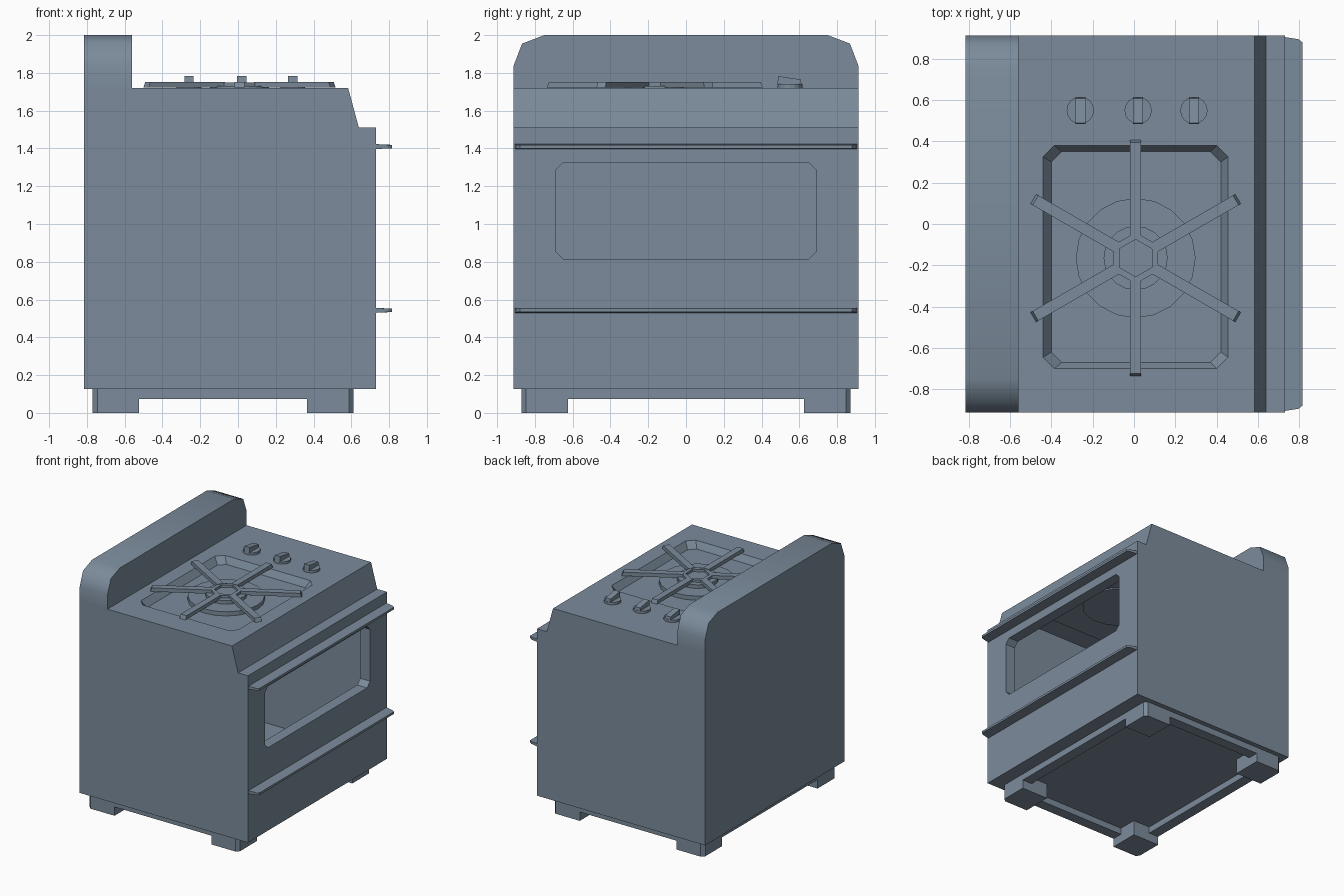
import bpy, bmesh, math
from mathutils import Vector, Matrix

if "Cube" in bpy.data.objects:
    bpy.data.objects.remove(bpy.data.objects["Cube"])

steel = bpy.data.materials.new("blue_grey_enamel")
steel.diffuse_color = (0.20, 0.26, 0.33, 1)
steel.use_nodes = True
steel.node_tree.nodes["Principled BSDF"].inputs["Base Color"].default_value = steel.diffuse_color


def make(name, bm):
    bmesh.ops.recalc_face_normals(bm, faces=bm.faces)
    mesh = bpy.data.meshes.new(name)
    bm.to_mesh(mesh)
    bm.free()
    mesh.materials.append(steel)
    ob = bpy.data.objects.new(name, mesh)
    bpy.context.collection.objects.link(ob)
    return ob


def add_prism(bm, pts, lo, hi, axis="z"):
    """Extrude a 2D outline along an axis; outline order is xy, xz or yz."""
    place = {"z": lambda a, b, t: (a, b, t),
             "y": lambda a, b, t: (a, t, b),
             "x": lambda a, b, t: (t, a, b)}[axis]
    rings = [[bm.verts.new(place(a, b, t)) for a, b in pts] for t in (lo, hi)]
    n = len(pts)
    for i in range(n):
        j = (i + 1) % n
        bm.faces.new((rings[0][i], rings[0][j], rings[1][j], rings[1][i]))
    bm.faces.new(rings[0][::-1])
    bm.faces.new(rings[1])
    return rings[0] + rings[1]


def prism(name, pts, lo, hi, axis="z"):
    bm = bmesh.new()
    add_prism(bm, pts, lo, hi, axis)
    return make(name, bm)


def rect(a0, a1, b0, b1):
    return [(a0, b0), (a1, b0), (a1, b1), (a0, b1)]


def octagon(a0, a1, b0, b1, c):
    return [(a0 + c, b0), (a1 - c, b0), (a1, b0 + c), (a1, b1 - c),
            (a1 - c, b1), (a0 + c, b1), (a0, b1 - c), (a0, b0 + c)]


def circle(cx, cy, r, n, start=0):
    return [(cx + r * math.cos(start + 2 * math.pi * i / n),
             cy + r * math.sin(start + 2 * math.pi * i / n)) for i in range(n)]


def select_smooth(ob, degrees):
    bpy.ops.object.select_all(action="DESELECT")
    ob.select_set(True)
    bpy.context.view_layer.objects.active = ob
    bpy.ops.object.shade_smooth_by_angle(angle=math.radians(degrees))


# Hollow body with sloped front lip, open behind the door
TOP = 1.72
bm = bmesh.new()
add_prism(bm, [(-.815, .127), (.64, .127), (.64, 1.51), (.583, TOP), (-.815, TOP)],
          -.912, .912, "y")
bmesh.ops.recalc_face_normals(bm, faces=bm.faces)
bm.normal_update()
gone = [f for f in bm.faces if f.normal.z > .9 or f.normal.x > .99]
bmesh.ops.delete(bm, geom=gone, context="FACES_ONLY")
rim = [e for e in bm.edges if all(abs(v.co.z - TOP) < 1e-4 for v in e.verts)]
# Recessed pan in the cooktop
hi = [bm.verts.new((x, y, TOP)) for x, y in octagon(-.44, .455, -.70, .38, .055)]
lo = [bm.verts.new((x, y, 1.665)) for x, y in octagon(-.40, .42, -.67, .35, .05)]
for i in range(8):
    j = (i + 1) % 8
    bm.faces.new((hi[i], hi[j], lo[j], lo[i]))
    rim.append(bm.edges.get((hi[i], hi[j])))
bm.faces.new(lo)
bmesh.ops.triangle_fill(bm, use_beauty=True, edges=rim, normal=Vector((0, 0, 1)))
bmesh.ops.dissolve_limit(bm, angle_limit=.01, verts=bm.verts, edges=bm.edges)
make("stove_body", bm)

# Backsplash with rounded upper corners
splash = prism("backsplash", [(-.912, TOP), (.912, TOP), (.912, 1.84), (.868, 1.955), (.75, 2.0),
                              (-.75, 2.0), (-.868, 1.955), (-.912, 1.84)], -.815, -.56, "x")
select_smooth(splash, 60)

# Oven door with window opening, and drawer below
door = prism("oven_door", rect(-.912, .912, .645, 1.512), .64, .73, "x")
cutter = prism("window_cutter", octagon(-.69, .69, .815, 1.325, .04), .5, .9, "x")
cutter.hide_render = True
cutter.hide_viewport = True
cut = door.modifiers.new("window", "BOOLEAN")
cut.operation = "DIFFERENCE"
cut.solver = "EXACT"
cut.object = cutter
prism("lower_drawer", rect(-.912, .912, .127, .645), .64, .73, "x")

# Long flat handles, thinner towards the outer edge
for name, z in (("door_handle", 1.41), ("drawer_handle", .543)):
    bm = bmesh.new()
    plan = [(.73, -.905), (.795, -.895), (.815, -.88), (.815, .88), (.795, .895), (.73, .905)]
    for v in add_prism(bm, plan, -.013, .013):
        v.co.z = v.co.z * (1 if v.co.x < .74 else .7) + z
    make(name, bm)

# Burner: wide disc and raised cap
BX, BY = .008, -.165
prism("burner_disc", circle(BX, BY, .29, 20), 1.655, 1.70)
prism("burner_cap", circle(BX, BY, .155, 20), 1.695, 1.73)

# Grate: hexagonal ring with six arms
bm = bmesh.new()
outer = circle(0, 0, .125, 6, math.pi / 6)
inner = circle(0, 0, .09, 6, math.pi / 6)
for i in range(6):
    j = (i + 1) % 6
    add_prism(bm, [inner[i], outer[i], outer[j], inner[j]], 1.727, 1.75)
    arm = add_prism(bm, rect(.105, .572, -.027, .027), 1.722, 1.753)
    for v in arm:
        if v.co.x > .5 and v.co.z > 1.74:
            v.co.x -= .012
    bmesh.ops.rotate(bm, verts=arm, cent=(0, 0, 0),
                     matrix=Matrix.Rotation(math.pi / 6 + i * math.pi / 3, 3, "Z"))
bmesh.ops.translate(bm, verts=bm.verts, vec=(BX, BY, 0))
make("burner_grate", bm)

# Control knobs: disc base with a sloped grip
for i, x in enumerate((-.26, .02, .29)):
    prism(f"knob_base_{i + 1}", circle(x, .55, .066, 16), TOP, 1.74)
    prism(f"knob_grip_{i + 1}", [(.484, 1.735), (.612, 1.735), (.608, 1.765), (.488, 1.783)],
          x - .024, x + .024, "x")

# Plinth skirt and four corner feet
X0, X1, Y = -.77, .612, .872
for s, side in ((-1, "left"), (1, "right")):
    ys = sorted((s * Y, s * (Y - .09)))
    prism(f"skirt_{side}", rect(X0 + .1, X1 - .1, *ys), .073, .127)
for x0, x1, name in ((X0, X0 + .09, "skirt_back"), (X1 - .09, X1, "skirt_front")):
    prism(name, rect(x0, x1, -Y + .1, Y - .1), .073, .127)
for sx, cx in ((-1, X0), (1, X1)):
    for s in (-1, 1):
        c, w = .025, .247
        pts = [(0, c), (c, 0), (w, 0), (w, w), (0, w)]
        prism("foot_%s_%s" % ("front" if sx > 0 else "back", "right" if s > 0 else "left"),
              [(cx - sx * a, s * (Y - b)) for a, b in pts], 0, .127)
